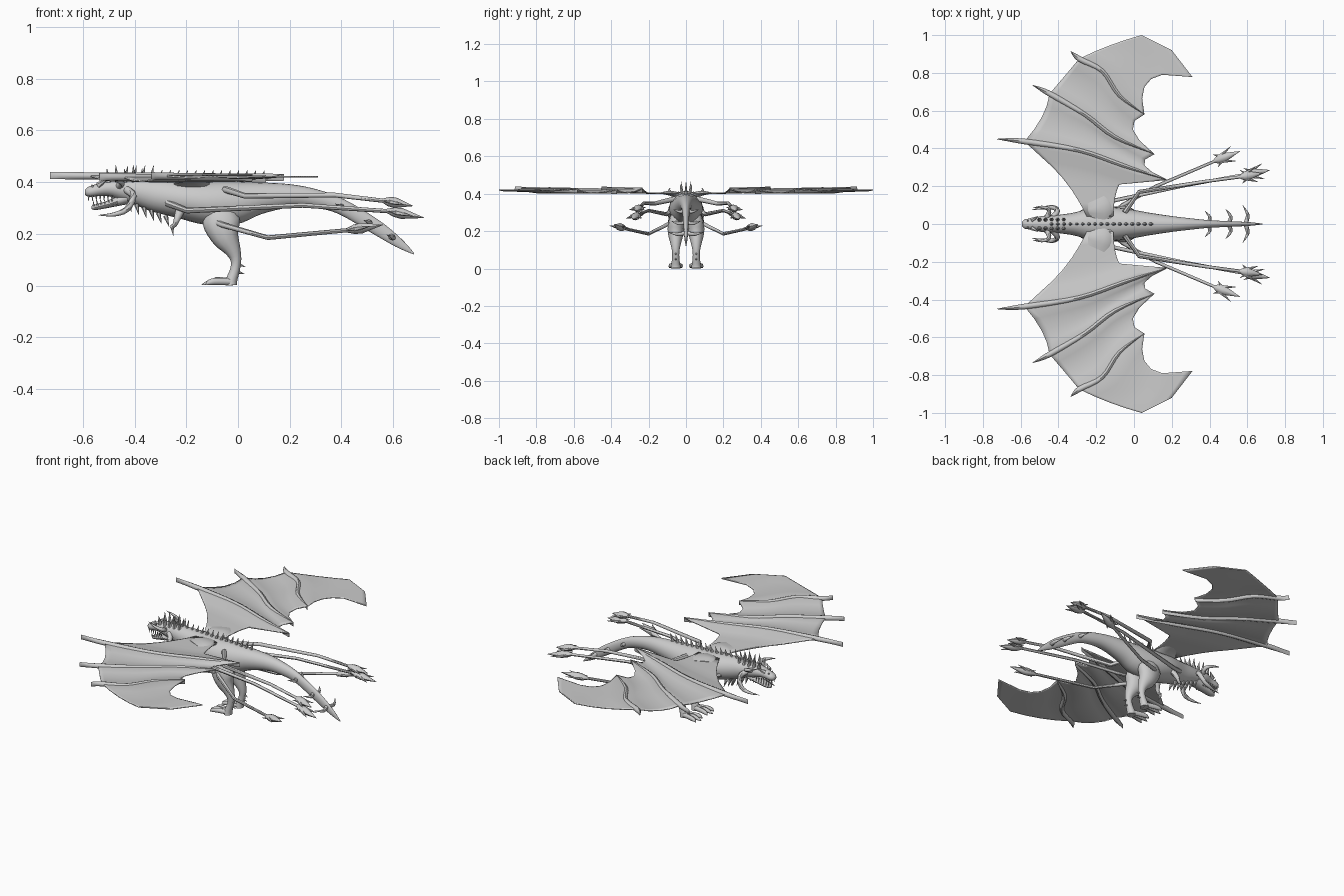
import bpy, math
from mathutils import Vector

Z, Y = Vector((0, 0, 1)), Vector((0, 1, 0))


def catmull(pts, steps):
    out, n = [], len(pts)
    for i in range(n - 1):
        a, b, c, d = (pts[max(0, min(n - 1, i + k))] for k in (-1, 0, 1, 2))
        for s in range(steps):
            t = s / steps
            out.append([0.5 * (2*q + (r-p)*t + (2*p-5*q+4*r-v)*t*t + (3*q-p-3*r+v)*t**3)
                        for p, q, r, v in zip(a, b, c, d)])
    return out + [list(pts[-1])]


def make(name, verts, faces, mirror=False):
    me = bpy.data.meshes.new(name)
    me.from_pydata(verts, [], faces)
    me.validate()
    ob = bpy.data.objects.new(name, me)
    bpy.context.collection.objects.link(ob)
    if mirror:
        m = ob.modifiers.new("mirror", 'MIRROR')
        m.use_axis = (False, True, False)
    bpy.ops.object.select_all(action='DESELECT')
    ob.select_set(True)
    bpy.context.view_layer.objects.active = ob
    bpy.ops.object.shade_smooth_by_angle(angle=math.radians(45))
    return ob


def tube_geo(stations, sides=8, steps=3, ref=Z):
    """Loft elliptical rings along stations of (x, y, z, half width, half height)."""
    st = catmull(stations, steps) if steps > 1 else stations
    P = [Vector(s[:3]) for s in st]
    verts, faces = [], []
    for i, s in enumerate(st):
        t = (P[min(i + 1, len(P) - 1)] - P[max(i - 1, 0)]).normalized()
        side = t.cross(ref)
        side = side.normalized() if side.length > 1e-4 else Vector((1, 0, 0))
        up = side.cross(t)
        for k in range(sides):
            a = 2 * math.pi * k / sides
            verts.append(P[i] + side * math.cos(a) * max(s[3], .0006) + up * math.sin(a) * max(s[4], .0006))
    for i in range(len(st) - 1):
        for k in range(sides):
            a, b = i * sides + k, i * sides + (k + 1) % sides
            faces.append((a, b, b + sides, a + sides))
    faces.append(tuple(reversed(range(sides))))
    faces.append(tuple(range(len(verts) - sides, len(verts))))
    return verts, faces


def tube(name, stations, mirror=False, **kw):
    return make(name, *tube_geo(stations, **kw), mirror)


def spikes(name, items, mirror=False, sides=6):
    """Many straight cones in one object: (base, tip, radius)."""
    V, F = [], []
    for base, tip, r in items:
        v, f = tube_geo([(*base, r, r), (*tip, 0, 0)], sides, 1, Y)
        F += [tuple(i + len(V) for i in q) for q in f]
        V += v
    return make(name, V, F, mirror)


# Body and tail: (x, top, bottom, half width)
body = [(-.47, .405, .33, .035), (-.40, .415, .315, .048), (-.32, .415, .285, .06),
        (-.22, .41, .26, .085), (-.12, .405, .235, .09), (-.02, .405, .235, .078),
        (.08, .40, .275, .06), (.2, .392, .302, .042), (.3, .372, .30, .03),
        (.4, .335, .275, .02), (.53, .257, .20, .014), (.62, .185, .147, .009), (.68, .126, .12, .002)]
tube("body", [(x, 0, (t + b) / 2, w, (t - b) / 2) for x, t, b, w in body], sides=20, steps=4)

# Head
tube("upper_head", [(-.592, 0, .36, .012, .010), (-.575, 0, .362, .026, .021), (-.53, 0, .372, .03, .026),
                    (-.49, 0, .376, .042, .034), (-.44, 0, .37, .045, .044), (-.39, 0, .365, .042, .048)], sides=14)
tube("lower_jaw", [(-.43, 0, .338, .036, .024), (-.50, 0, .315, .028, .014),
                   (-.55, 0, .303, .021, .011), (-.567, 0, .302, .008, .006)], sides=12)
teeth = []
for i in range(7):
    x = -.578 + i * .015
    y = .016 + .0022 * i
    teeth += [((x, y, .349), (x, y, .326), .004),
              ((x + .02, y, .308 + .001 * i), (x + .017, y, .331), .004)]
spikes("teeth", teeth, True)
spikes("brows", [((-.54, .022, .388), (-.505, .042, .412), .013), ((-.56, .014, .378), (-.565, .02, .392), .008)], True)
tube("curled_horn", [(-.43, .035, .37, .016, .016), (-.405, .07, .345, .014, .014), (-.43, .088, .295, .012, .012),
                     (-.48, .085, .275, .008, .008), (-.54, .075, .272, .001, .001)], True)
tube("side_horn", [(-.46, .035, .385, .014, .014), (-.45, .075, .40, .011, .011),
                   (-.49, .09, .415, .007, .007), (-.535, .085, .43, .001, .001)], True)

# Crest, back and throat spikes
spikes("crest_spikes", [((-.50 + i * .032, .022, .40), (-.507 + i * .034, .03 - .004 * (i % 2), .452 + .014 * (i % 2)), .012)
                        for i in range(5)], True)
spikes("back_spikes", [((-.44 + i * .033, 0, .40), (-.425 + i * .033, 0, .447 if i > 3 else .465), .01) for i in range(17)])
spikes("throat_spikes", [((-.42 + i * .028, .018, .325 - i * .011), (-.412 + i * .029, .024, .283 - i * .011), .01)
                         for i in range(6)], True)

# Tail barbs
for i, (x, z, w) in enumerate([(.39, .31, .068), (.50, .247, .078), (.59, .19, .098)]):
    tube(f"tail_barb_{i + 1}", [(x, 0, z, .012, .012), (x + .012, w * .5, z - .006, .009, .009),
                                (x - .014, w, z + .006, .001, .001)], True)

# Legs
tube("leg", [(-.07, .045, .31, .04, .025), (-.065, .052, .25, .072, .042), (-.05, .055, .19, .055, .042),
             (-.022, .055, .14, .033, .03), (-.008, .055, .10, .021, .021), (-.012, .055, .06, .019, .019),
             (-.025, .055, .02, .022, .024), (-.026, .055, .001, .022, .026)], True, sides=12, ref=Y)
for i, dy in enumerate((-.028, 0, .028)):
    L = -.125 if dy else -.14
    tube(f"toe_{i + 1}", [(-.02, .055 + dy * .3, .014, .014, .014), (-.08, .055 + dy * .8, .016, .012, .014),
                          (-.11, .055 + dy, .012, .011, .011), (L, .055 + dy * 1.1, .003, .002, .002)], True)
spikes("leg_spurs", [((-.005, .055, .085), (.028, .055, .072), .009), ((-.01, .055, .055), (.025, .055, .045), .009),
                     ((-.04, .055, .02), (-.09, .055, .032), .012)], True)

# Small arms
tube("small_arm", [(-.22, .06, .30, .02, .016), (-.235, .082, .26, .013, .013),
                   (-.245, .085, .235, .009, .009), (-.26, .08, .225, .008, .008)], True, ref=Y)
spikes("arm_claws", [((-.255, .08, .228), (-.25, .07 + k * .011, .192), .007) for k in range(3)], True)

# Wings: spar paths (x, y)
spar_xy = [[(-.727, .45), (-.58, .437), (-.29, .39), (-.05, .307), (.177, .233)],
           [(-.537, .735), (-.447, .69), (-.26, .58), (-.10, .46), (.108, .37)],
           [(-.335, .915), (-.29, .875), (-.167, .81), (-.077, .68), (.055, .58)]]
spar_z = (.426, .421, .425)
for i, (path, z) in enumerate(zip(spar_xy, spar_z)):
    widths = (.001, .015, .013, .012, .001)
    tube(f"wing_spar_{i + 1}", [(x, y, z - .008 * k / 4, w, .014) for k, ((x, y), w) in enumerate(zip(path, widths))],
         True, sides=8, steps=4)

N = 16


def row(points, z):
    c = catmull([(x, y, z) for x, y in points], N)
    step = (len(c) - 1) / N
    return [Vector(c[round(i * step)]) for i in range(N + 1)]


def mid(a, b, f=.5):
    return [p.lerp(q, f) for p, q in zip(a, b)]


s1, s2, s3 = (row(p[1:], z) for p, z in zip(spar_xy, spar_z))
root = row([(-.25, .04), (-.11, .04)], .40)
in1 = row([(-.33, .18), (-.10, .14)], .402)
in2 = row([(-.43, .30), (-.20, .25), (-.077, .21)], .405)
m12 = row([(-.488, .566), (-.25, .48), (-.10, .40), (.055, .31)], .405)
m23 = row([(-.37, .78), (-.22, .69), (-.10, .57), (-.006, .50)], .403)
out1 = row([(-.13, .945), (.0, .86), (.055, .725)], .415)
out2 = row([(.04, 1.0), (.11, .9), (.15, .79)], .42)
end = row([(.20, .92), (.31, .778)], .42)

rows = [root]
for a, m, b in [(root, in1, in2), (in2, mid(in2, s1), s1), (s1, m12, s2), (s2, m23, s3),
                (s3, out1, out2), (out2, mid(out2, end), end)]:
    # quadratic through three rows gives the billow between spars
    for t in (.25, .5, .75, 1):
        rows.append([p * (1 - t) * (1 - 2 * t) + q * 4 * t * (1 - t) + r * t * (2 * t - 1) for p, q, r in zip(a, m, b)])
verts = [p for r in rows for p in r]
faces = [(i * (N + 1) + j, i * (N + 1) + j + 1, (i + 1) * (N + 1) + j + 1, (i + 1) * (N + 1) + j)
         for i in range(len(rows) - 1) for j in range(N)]
wing = make("wing_membrane", verts, faces, True)
sol = wing.modifiers.new("thickness", 'SOLIDIFY')
sol.thickness, sol.offset = .006, 0
tube("wing_shoulder", [(-.18, .03, .385, .07, .02), (-.18, .08, .402, .066, .014), (-.2, .13, .404, .05, .003)], True, sides=10)

# Trailing tentacles with barbed heads
paths = [[(-.085, .075, .245), (-.06, .10, .235), (.116, .20, .185), (.433, .335, .215), (.56, .385, .235)],
         [(-.275, .06, .32), (-.197, .105, .29), (.25, .20, .31), (.588, .262, .287), (.72, .285, .262)],
         [(-.05, .06, .372), (.027, .17, .347), (.375, .225, .35), (.57, .25, .327), (.677, .268, .308)]]
for i, p in enumerate(paths):
    n = i + 1
    tube(f"tentacle_{n}", [(*q, r, r) for q, r in zip(p[:4], (.014, .011, .009, .008))], True, steps=1)
    a, b = Vector(p[3]), Vector(p[4])
    d = b - a
    side = d.cross(Z).normalized()
    head = [(*a.lerp(b, f), w, h) for f, w, h in
            ((-.1, .008, .008), (.12, .022, .018), (.35, .024, .021), (.7, .012, .01), (1, .001, .001))]
    tube(f"tentacle_head_{n}", head, True, steps=1)
    spikes(f"tentacle_barbs_{n}", [(a + d * .2 + side * s * .012, a + d * .75 + side * s * .042, .013) for s in (-1, 1)]
           + [(a + d * .25 + side * s * .01, a - d * .02 + side * s * .036, .011) for s in (-1, 1)], True)
